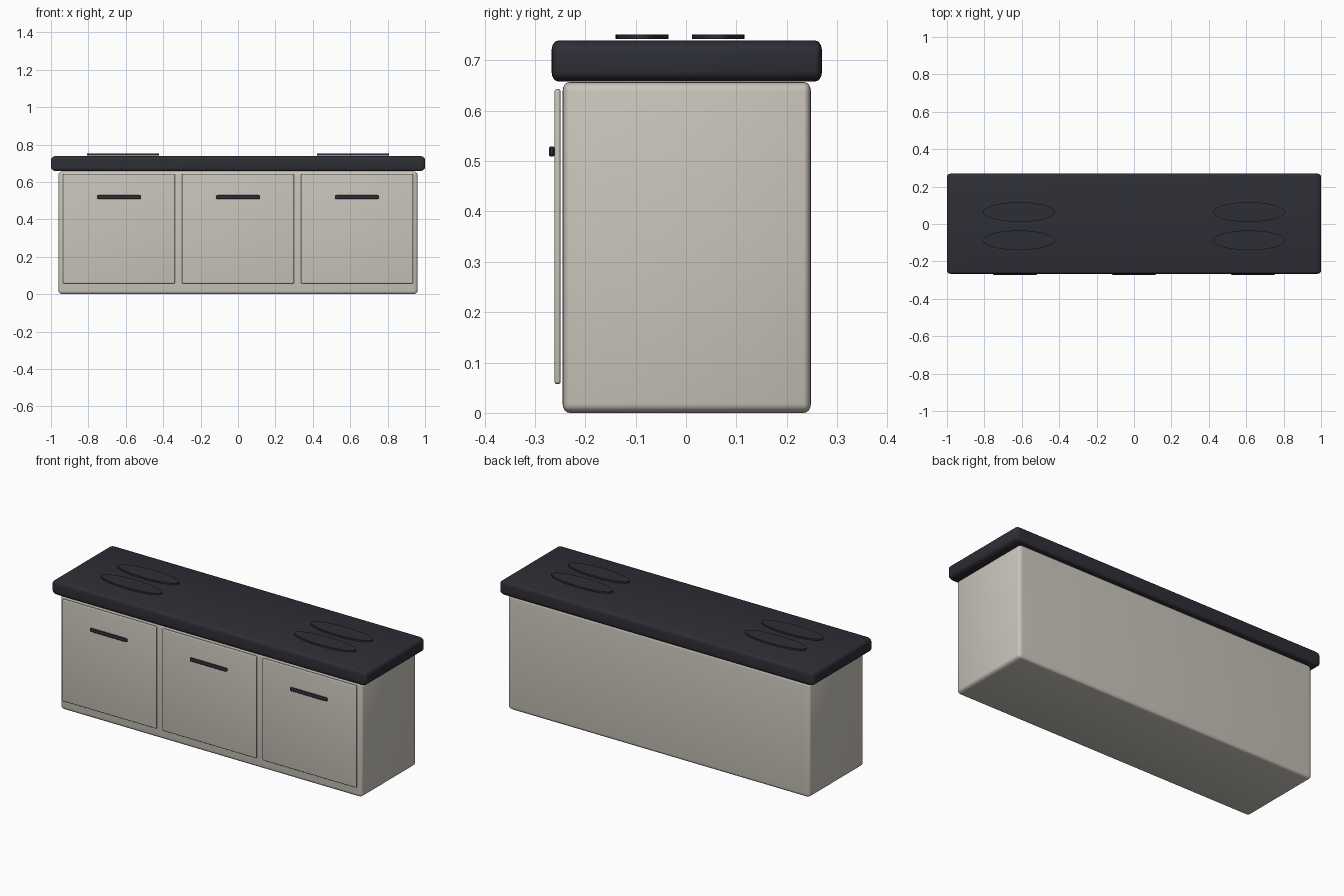
import bpy
import bmesh
from math import radians
from mathutils import Matrix, Vector

cube = bpy.data.objects.get("Cube")
if cube:
    bpy.data.objects.remove(cube, do_unlink=True)


def make_material(name, rgb):
    mat = bpy.data.materials.new(name)
    mat.use_nodes = True
    colour = (*rgb, 1.0)
    mat.diffuse_color = colour
    mat.node_tree.nodes["Principled BSDF"].inputs["Base Color"].default_value = colour
    return mat


beige = make_material("warm beige", (0.59, 0.56, 0.50))
charcoal = make_material("charcoal", (0.027, 0.027, 0.037))


def finish(name, bm, mat, centre):
    mesh = bpy.data.meshes.new(name)
    bm.to_mesh(mesh)
    bm.free()
    mesh.materials.append(mat)
    obj = bpy.data.objects.new(name, mesh)
    obj.location = centre
    bpy.context.collection.objects.link(obj)
    bpy.ops.object.select_all(action="DESELECT")
    obj.select_set(True)
    bpy.context.view_layer.objects.active = obj
    bpy.ops.object.shade_smooth_by_angle(angle=radians(35))
    return obj


def rounded_box(name, mat, low, high, radius, segments=4):
    """Box between two corners, with a separate edge radius along each axis."""
    low, high, radius = Vector(low), Vector(high), Vector(radius)
    size = high - low
    bm = bmesh.new()
    bmesh.ops.create_cube(bm, size=1)
    bmesh.ops.scale(bm, vec=[s / r for s, r in zip(size, radius)], verts=bm.verts)
    bmesh.ops.bevel(bm, geom=bm.edges[:], offset=1, segments=segments,
                    profile=0.5, affect="EDGES")
    bmesh.ops.scale(bm, vec=radius, verts=bm.verts)
    return finish(name, bm, mat, (low + high) / 2)


def oval_plate(name, mat, centre, radius_x, radius_y, height):
    bm = bmesh.new()
    bmesh.ops.create_cone(bm, cap_ends=True, segments=48, radius1=1, radius2=1,
                          depth=height, matrix=Matrix.Diagonal((radius_x, radius_y, 1, 1)))
    return finish(name, bm, mat, centre)


# Cabinet body and overhanging worktop
rounded_box("cabinet_body", beige, (-0.96, -0.245, 0), (0.96, 0.248, 0.657),
            (0.025, 0.014, 0.018))
rounded_box("worktop", charcoal, (-1, -0.267, 0.658), (1, 0.27, 0.739),
            (0.03, 0.013, 0.02))

# Three doors, each with a bar handle
for side, x in (("right", -0.636), ("middle", 0), ("left", 0.636)):
    rounded_box(f"{side}_door", beige, (x - 0.299, -0.261, 0.057),
                (x + 0.299, -0.249, 0.643), (0.007, 0.004, 0.006), 3)
    rounded_box(f"{side}_handle", charcoal, (x - 0.118, -0.272, 0.509),
                (x + 0.118, -0.261, 0.529), (0.01, 0.003, 0.005), 3)

# Two pairs of oval hob plates
for side, x in (("right", -0.615), ("left", 0.615)):
    for row, y in (("front", -0.087), ("back", 0.064)):
        oval_plate(f"{side}_{row}_hob_plate", charcoal, (x, y, 0.7465),
                   0.192, 0.0525, 0.009)
